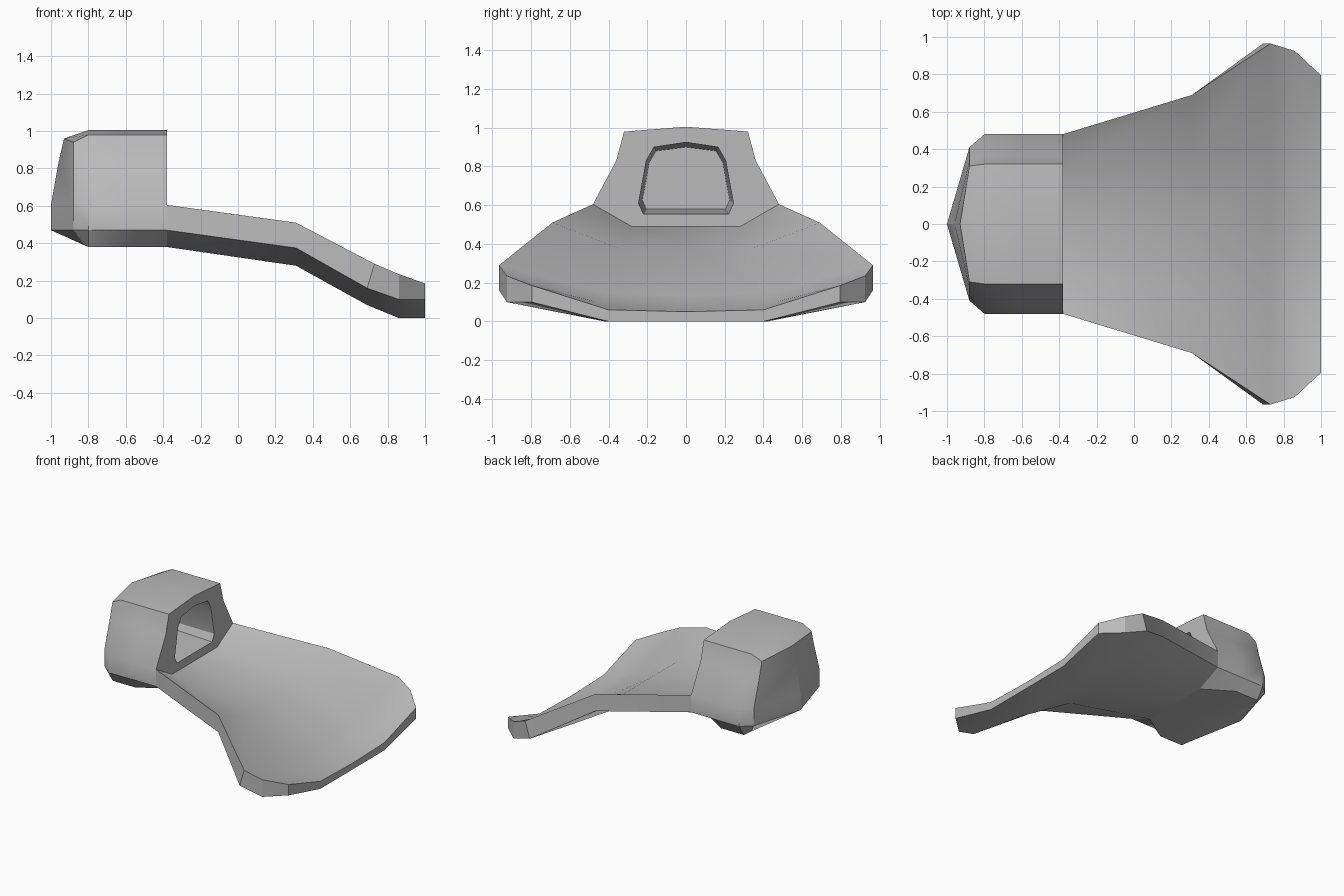
import bpy, bmesh

cube = bpy.data.objects.get("Cube")
if cube:
    bpy.data.objects.remove(cube, do_unlink=True)

grey = bpy.data.materials.new("plain_grey")
grey.use_nodes = True
colour = (0.5, 0.5, 0.5, 1)
grey.diffuse_color = colour
grey.node_tree.nodes["Principled BSDF"].inputs["Base Color"].default_value = colour


def loft(bm, rows):
    """Skin neighbouring rows of points with quads, collapsing repeats."""
    made = {}

    def vert(p):
        if p not in made:
            made[p] = bm.verts.new(p)
        return made[p]

    for a, b in zip(rows, rows[1:]):
        for i in range(len(a) - 1):
            corners = list(dict.fromkeys([a[i], a[i + 1], b[i + 1], b[i]]))
            if len(corners) > 2:
                bm.faces.new([vert(p) for p in corners])


def finish(bm, name):
    """Mirror the half across y, fix normals and make the object."""
    bmesh.ops.remove_doubles(bm, verts=bm.verts[:], dist=0.001)
    bmesh.ops.mirror(bm, geom=bm.verts[:] + bm.edges[:] + bm.faces[:],
                     axis='Y', merge_dist=0.001)
    bmesh.ops.remove_doubles(bm, verts=bm.verts[:], dist=0.001)
    bmesh.ops.recalc_face_normals(bm, faces=bm.faces[:])
    mesh = bpy.data.meshes.new(name)
    bm.to_mesh(mesh)
    bm.free()
    mesh.materials.append(grey)
    obj = bpy.data.objects.new(name, mesh)
    bpy.context.collection.objects.link(obj)
    bpy.ops.object.select_all(action='DESELECT')
    obj.select_set(True)
    bpy.context.view_layer.objects.active = obj
    bpy.ops.object.shade_smooth_by_angle(angle=0.5)


# Dished blade: per station, x above, x below, rim y, inner y,
# heights of top centre, top inner, top rim, bottom rim, bottom centre
stations = [
    (-.38, -.38, .48, .28, .49, .49, .605, .47, .38),
    (.31, .31, .69, .34, .375, .375, .51, .375, .28),
    (.73, .69, .965, .42, .13, .145, .29, .16, .07),
    (.86, .86, .925, .42, .075, .09, .235, .10, 0),
    (1, 1, .795, .40, .05, .06, .185, .10, 0),
]
sections = []
for xt, xb, rim, inner, c, i, t, b, low in stations:
    sections.append([(xt, 0, c), (xt, inner, i), (xt, rim, t),
                     (xb, rim, b), (xb, inner, low), (xb, 0, low)])
bm = bmesh.new()
loft(bm, sections)
tip = sections[-1]
loft(bm, [tip[:3], tip[:2:-1]])
finish(bm, "blade")

# Socket shell: horizontal layers from the underside to the roof ridge
X = (-.38, -.6, -.8, -.88)


def layer(z, side, corner, back):
    return [(x, side, z) for x in X[:3]] + [(X[3], corner, z), (back, 0, z)]


under = [(-.38, .28, .38), (-.6, .42, .38), (-.8, .42, .38),
         (-.82, .36, .39), (-.8, 0, .38)]
keel = [(x, 0, .38) for x in X[:3]] + [(-.8, 0, .38)] * 2
eaves = layer(.98, .32, .31, -.93)
eaves[3:] = [(-.88, .31, .94), (-.93, 0, .96)]
ridge = [(x, 0, 1.005) for x in X[:3]] + [(-.93, 0, .96)] * 2
bm = bmesh.new()
loft(bm, [keel, under, layer(.47, .48, .41, -1), layer(.605, .48, .41, -1),
          layer(.83, .36, .34, -.96), eaves, ridge])

# Front face and tapered cavity
outline = [(0, 1.005), (.32, .98), (.36, .83), (.48, .605), (.28, .49), (0, .49)]
mouth = [(0, .925), (.165, .9), (.205, .83), (.245, .61), (.22, .555), (0, .555)]
deep = [(0, .9), (.155, .88), (.19, .82), (.225, .625), (.205, .58), (0, .58)]
rings = [[(x, y, z) for y, z in ring]
         for x, ring in ((-.38, outline), (-.38, mouth), (-.85, deep))]
loft(bm, rings + [[(-.85, 0, z) for y, z in deep]])
finish(bm, "socket")
